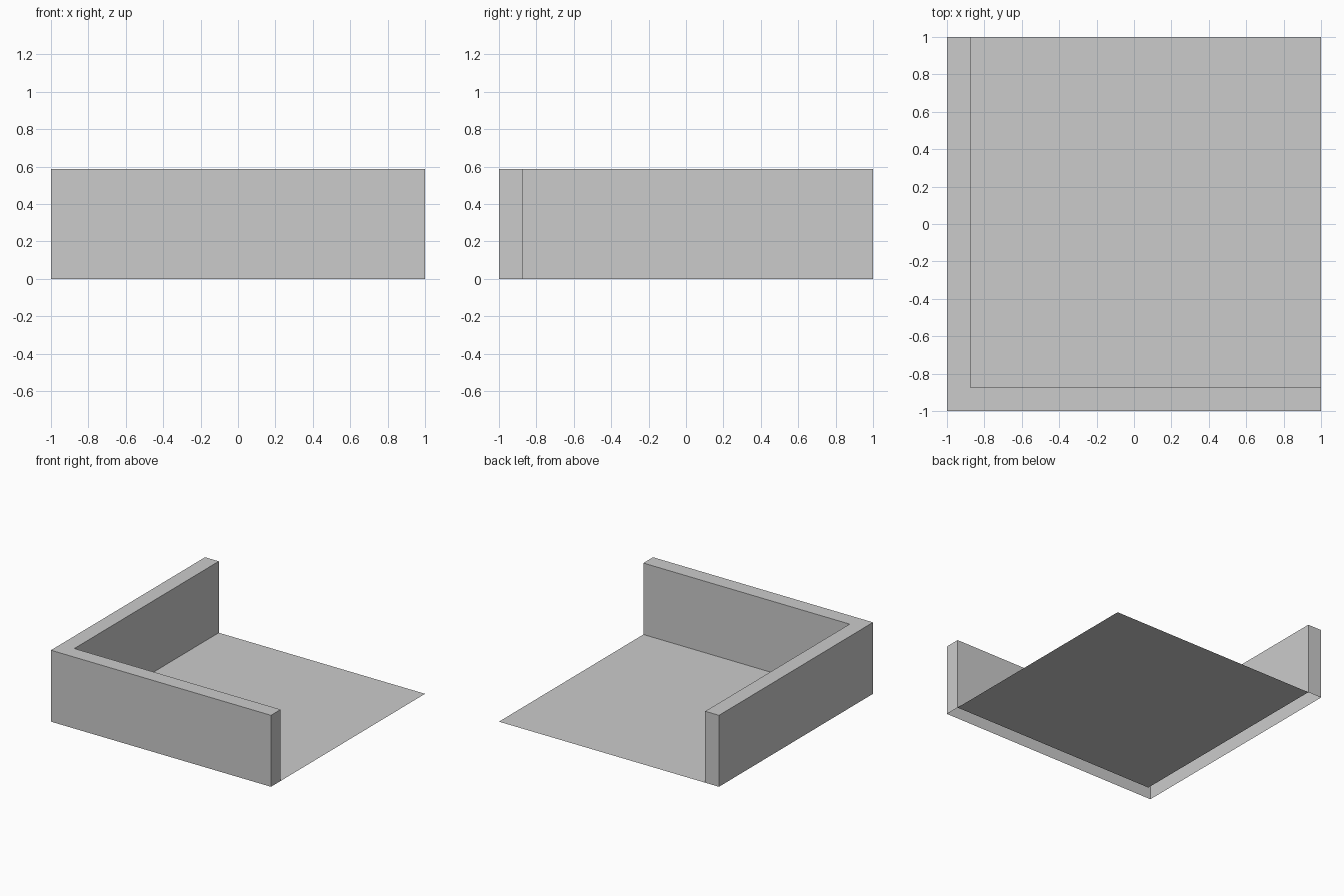
import bpy, bmesh

if "Cube" in bpy.data.objects:
    bpy.data.objects.remove(bpy.data.objects["Cube"])

S = 1.0        # half width
I = -0.875     # inner wall line
H = 0.587      # wall height


def make_object(name, outline, z, height=0.0):
    """Flat outline facing up; with a height, its sides drop down and the bottom stays open."""
    bm = bmesh.new()
    face = bm.faces.new([bm.verts.new((x, y, z)) for x, y in outline])
    if height:
        ext = bmesh.ops.extrude_edge_only(bm, edges=face.edges[:])
        low = [g for g in ext["geom"] if isinstance(g, bmesh.types.BMVert)]
        bmesh.ops.translate(bm, verts=low, vec=(0, 0, -height))
        bmesh.ops.recalc_face_normals(bm, faces=bm.faces[:])
        bm.normal_update()
        if face.normal.z < 0:
            bmesh.ops.reverse_faces(bm, faces=bm.faces[:])
    mesh = bpy.data.meshes.new(name)
    bm.to_mesh(mesh)
    bm.free()
    obj = bpy.data.objects.new(name, mesh)
    bpy.context.collection.objects.link(obj)
    return obj


# L-shaped corner wall along the front and left, open underneath
make_object("corner_wall",
            [(-S, -S), (S, -S), (S, I), (I, I), (I, S), (-S, S)], H, H)

# Thin floor sheet inside the walls
make_object("floor", [(I, I), (S, I), (S, S), (I, S)], 0.0)
